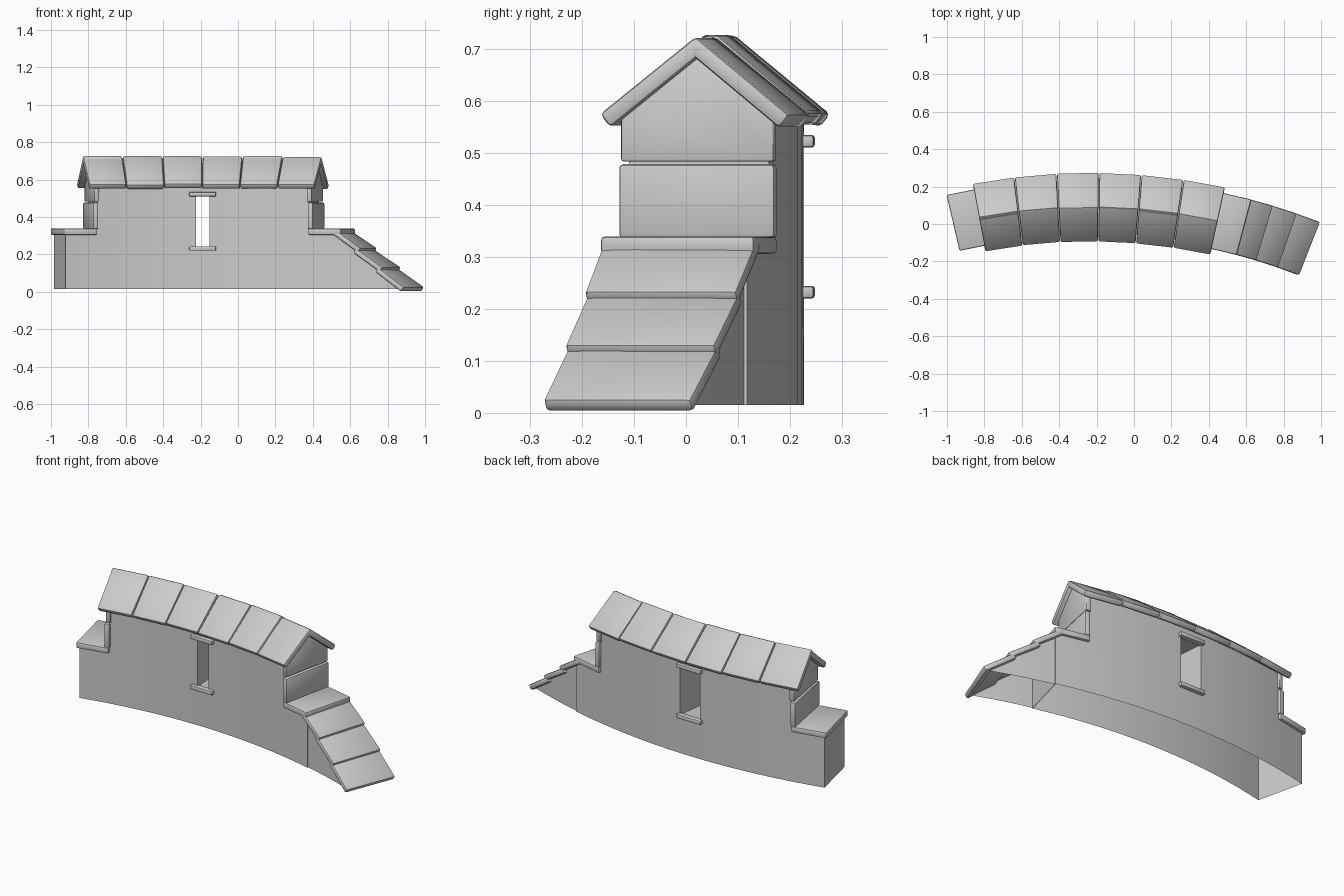
import bpy, bmesh, math, random
from mathutils import Matrix, Vector

random.seed(4)
old = bpy.data.objects.get("Cube")
if old:
    bpy.data.objects.remove(old)

stone = bpy.data.materials.new("grey_stone")
stone.use_nodes = True
GREY = (0.6, 0.6, 0.6, 1)
stone.diffuse_color = GREY
stone.node_tree.nodes["Principled BSDF"].inputs["Base Color"].default_value = GREY

RADIUS, CX, CY = 3.21, -0.236, -3.12
BASE = 0.015


def bend(co):
    """Turn (distance along wall, offset across, height) into world space."""
    a, r = co.x / RADIUS, RADIUS + co.y
    return Vector((CX + r * math.sin(a), CY + r * math.cos(a), co.z))


def finish(name, bm, smooth=True):
    for v in bm.verts:
        v.co = bend(v.co)
    mesh = bpy.data.meshes.new(name)
    bm.to_mesh(mesh)
    bm.free()
    mesh.materials.append(stone)
    ob = bpy.data.objects.new(name, mesh)
    bpy.context.collection.objects.link(ob)
    if smooth:
        bpy.ops.object.select_all(action='DESELECT')
        ob.select_set(True)
        bpy.context.view_layer.objects.active = ob
        bpy.ops.object.shade_smooth_by_angle(angle=math.radians(40))
    return ob


def slab(name, centre, size, tilt=0, axis='X', round_by=0.008):
    """Worn stone slab with softened edges."""
    bm = bmesh.new()
    bmesh.ops.create_cube(bm, size=1, matrix=Matrix.Diagonal((*size, 1)))
    bmesh.ops.bevel(bm, geom=bm.edges[:], offset=round_by, segments=2,
                    profile=0.5, affect='EDGES')
    bmesh.ops.transform(bm, verts=bm.verts,
                        matrix=Matrix.Translation(centre) @ Matrix.Rotation(tilt, 4, axis))
    return finish(name, bm)


def shell(name, cuts, levels, keep, half, shape=None):
    """Hollow wall, open below, made from the kept cells of a grid."""
    bm = bmesh.new()
    grid = [[bm.verts.new((s, -half, z)) for z in levels] for s in cuts]
    for i in range(len(cuts) - 1):
        for j in range(len(levels) - 1):
            if keep((cuts[i] + cuts[i + 1]) / 2, (levels[j] + levels[j + 1]) / 2):
                bm.faces.new((grid[i][j], grid[i + 1][j], grid[i + 1][j + 1], grid[i][j + 1]))
    bmesh.ops.delete(bm, geom=[v for v in bm.verts if not v.link_faces], context='VERTS')
    front = bm.faces[:]
    back = bmesh.ops.duplicate(bm, geom=bm.verts[:] + bm.edges[:] + front)
    twin = back["vert_map"]
    rim = [e for f in front for e in f.edges if e.is_boundary
           and not all(abs(v.co.z - BASE) < 0.001 for v in e.verts)]
    for e in rim:
        a, b = e.verts
        bm.faces.new((a, b, twin[b], twin[a]))
    for v in {v for f in front for v in f.verts}:
        twin[v].co.y = half
    bmesh.ops.recalc_face_normals(bm, faces=bm.faces)
    if shape:
        for v in bm.verts:
            shape(v.co)
    return finish(name, bm)


# Main wall with lower shoulders and a slit that widens towards the back
HALF, TILE_HALF = 0.137, 0.153
LEFT, STEP_L, STEP_R, RIGHT = -0.722, -0.544, 0.647, 0.825
SLIT, SLIT_W = 0.049, 0.037
SILL, LINTEL = 0.235, 0.515


def spread(a, b, n):
    return [a + (b - a) * i / n for i in range(n)]


cuts = (spread(LEFT, STEP_L, 2) + spread(STEP_L, SLIT - SLIT_W, 6)
        + [SLIT - SLIT_W] + spread(SLIT + SLIT_W, STEP_R, 6)
        + spread(STEP_R, RIGHT, 2) + [RIGHT])


def wall_cell(s, z):
    if abs(s - SLIT) < SLIT_W and SILL < z < LINTEL:
        return False
    return z < 0.31 or STEP_L < s < STEP_R


def splay(co):
    if co.y > 0 and abs(co.x - SLIT) < SLIT_W + 0.001 and BASE < co.z < 0.55:
        co.x = SLIT + math.copysign(0.062, co.x - SLIT)


shell("curved_wall", cuts, [BASE, SILL, 0.31, LINTEL, 0.57], wall_cell, HALF, splay)

# Ramp wall, slightly thinner than the main wall
RAMP_END = 1.165


def ramp_slope(co):
    if co.z > BASE + 0.001:
        co.z = BASE + (0.31 - BASE) * (RAMP_END - co.x) / (RAMP_END - RIGHT) + 0.002


shell("ramp_wall", spread(RIGHT - 0.005, RAMP_END, 5) + [RAMP_END], [BASE, 0.31],
      lambda s, z: True, HALF - 0.006, ramp_slope)

# Ramp slabs, each overlapping the one below
start, end = Vector((0.80, 0, 0.325)), Vector((1.183, 0, 0.015))
for k in range(3):
    mid = start.lerp(end, (k + 0.5) / 3)
    slab(f"ramp_slab_{k + 1}", mid, (0.19, 2 * TILE_HALF, 0.03),
         math.radians(35 + random.uniform(-2, 2)), 'Y', 0.01)

# Shoulder caps and upright end plates
slab("left_shoulder_cap", ((LEFT + STEP_L) / 2 - 0.008, 0, 0.322),
     (STEP_L - LEFT + 0.016, 2 * TILE_HALF, 0.034))
slab("right_shoulder_cap", ((STEP_R + RIGHT) / 2 + 0.002, 0, 0.322),
     (RIGHT - STEP_R + 0.012, 2 * TILE_HALF, 0.034))

for side, edge, out in (("left", STEP_L, -1), ("right", STEP_R, 1)):
    slab(f"{side}_end_plate", (edge + out * 0.01, 0, 0.407),
         (0.03, 2 * TILE_HALF, 0.142))
    # Five-sided gable plate under the roof
    bm = bmesh.new()
    outline = [(-0.15, 0.483), (0.15, 0.483), (0.15, 0.57), (0, 0.692), (-0.15, 0.57)]
    face = bm.faces.new([bm.verts.new((edge - out * 0.01, n, z)) for n, z in outline])
    moved = bmesh.ops.extrude_face_region(bm, geom=[face])["geom"]
    for v in moved:
        if isinstance(v, bmesh.types.BMVert):
            v.co.x += out * 0.028
    bmesh.ops.recalc_face_normals(bm, faces=bm.faces)
    bmesh.ops.bevel(bm, geom=bm.edges[:], offset=0.005, segments=2,
                    profile=0.5, affect='EDGES')
    finish(f"{side}_gable", bm)

# Roof slabs, six a side
ROOF_L, ROOF_R, COUNT = -0.597, 0.69, 6
PITCH = math.radians(39)
width = (ROOF_R - ROOF_L) / COUNT
for side, sign in (("front", -1), ("back", 1)):
    for k in range(COUNT):
        lift = random.uniform(-0.003, 0.003)
        slab(f"{side}_roof_slab_{k + 1}",
             (ROOF_L + width * (k + 0.5), sign * 0.083, 0.638 + lift),
             (width - 0.003, 0.24, 0.033),
             -sign * (PITCH + random.uniform(-0.02, 0.02)), 'X', 0.009)

# Sill and lintel stones on both faces
for side, sign in (("front", -1), ("back", 1)):
    for part, z in (("lintel", 0.522), ("sill", 0.232)):
        slab(f"{side}_slit_{part}", (SLIT, sign * (HALF + 0.004), z),
             (0.15, 0.034, 0.024), round_by=0.006)
